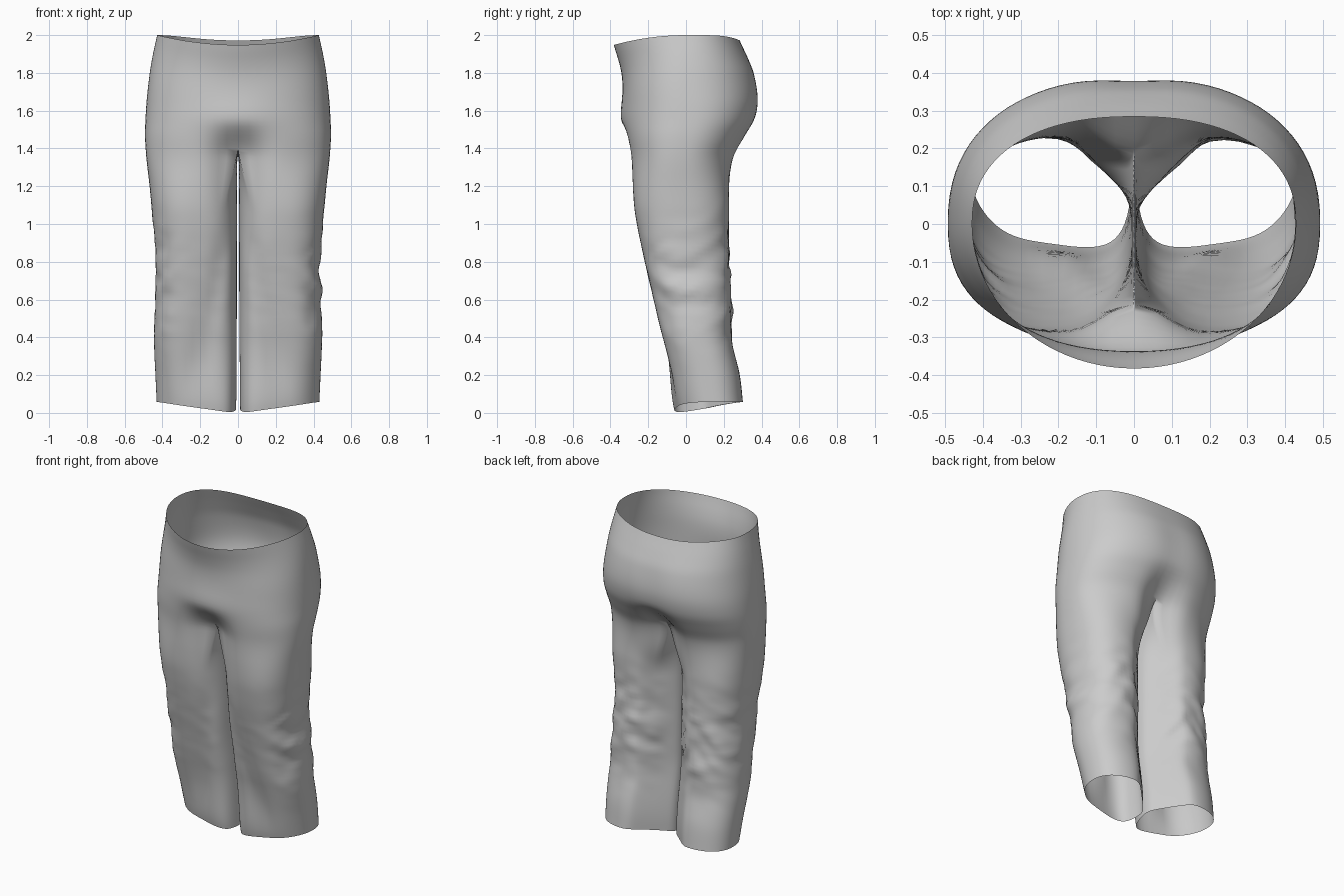
import bpy, bmesh, math
from mathutils import Vector, noise

if "Cube" in bpy.data.objects:
    bpy.data.objects.remove(bpy.data.objects["Cube"])

# Silhouette profile: height, half width, front y, back y
PROFILE = [
    (2.00, .428, -.382, .284), (1.90, .450, -.356, .328), (1.80, .467, -.340, .366),
    (1.66, .483, -.332, .388), (1.55, .490, -.328, .370), (1.46, .492, -.320, .325),
    (1.35, .485, -.306, .268), (1.20, .468, -.290, .238), (1.00, .450, -.260, .228),
    (0.80, .436, -.218, .226), (0.60, .440, -.172, .242), (0.40, .445, -.125, .242),
    (0.20, .437, -.062, .286), (0.05, .430, -.020, .304),
]
CROTCH, HEM = 1.40, 0.06
OUTER, INNER = 44, 16          # segments on the outer arc and along the inseam
TORSO_ROWS, LEG_ROWS = 26, 60


def clamp(v):
    return max(0.0, min(1.0, v))


def smooth(a, b, v):
    t = clamp((v - a) / (b - a))
    return t * t * (3 - 2 * t)


def bump(v, centre, width):
    return math.exp(-((v - centre) / width) ** 2)


def profile(z):
    """Catmull-Rom style interpolation of the silhouette table."""
    i = 0
    while i < len(PROFILE) - 2 and z < PROFILE[i + 1][0]:
        i += 1
    p = [PROFILE[max(0, min(len(PROFILE) - 1, i + k))] for k in (-1, 0, 1, 2)]
    h = p[2][0] - p[1][0]
    t = (z - p[1][0]) / h
    out = []
    for c in (1, 2, 3):
        m1 = (p[2][c] - p[0][c]) / (p[2][0] - p[0][0]) * h
        m2 = (p[3][c] - p[1][c]) / (p[3][0] - p[1][0]) * h
        out.append((2*t**3 - 3*t*t + 1) * p[1][c] + (t**3 - 2*t*t + t) * m1
                   + (3*t*t - 2*t**3) * p[2][c] + (t**3 - t*t) * m2)
    return out


def spow(v, e):
    return math.copysign(abs(v) ** e, v) if abs(v) > 1e-9 else 0.0


def torso_point(i, z):
    """Half of the trunk outline, closed along the centre line by the inseam."""
    a, yf, yb = profile(z)
    mid = (yf + yb) / 2 * smooth(1.8, 1.5, z)
    low = smooth(1.95, 1.42, z)
    gap = 0.005 * clamp((CROTCH - z) / 0.05)
    dent_f = 0.095 * smooth(1.56, 1.35, z)
    dent_b = 0.010 * smooth(1.95, 1.7, z) + 0.085 * smooth(1.58, 1.37, z)

    def arc(t):
        front = math.cos(t) > 0
        e = 2 / ((2.0 + 0.5 * low) if front else 2.3)
        x = a * spow(math.sin(t), e)
        y = mid - ((mid - yf) if front else (yb - mid)) * spow(math.cos(t), e)
        if front:
            y += (dent_f * bump(x, 0, .12) - .016 * bump(z, 1.57, .1) * bump(x, 0, .2)) * math.cos(t)
        else:
            y += dent_b * bump(x, 0, .11) * math.cos(t)
        return max(x, gap), y

    if i <= OUTER:
        x, y = arc(math.pi * i / OUTER)
        return x, y, z
    k = (i - OUTER) / INNER
    y = arc(math.pi)[1] * (1 - k) + arc(0)[1] * k
    sag = 0.035 * math.sin(math.pi * k) * clamp(1 - (CROTCH - z) / 0.3)
    return gap, y, z - sag


def leg_point(i, z, side):
    """Rounded closed outline of a trouser leg."""
    a, yf, yb = profile(z)
    if i <= OUTER:
        phi = math.radians(50 + 260 * i / OUTER)
    else:
        phi = math.radians(310 + 100 * (i - OUTER) / INNER)
    # the leg squares off at the inner front
    inner_front = clamp(math.sin(phi)) * clamp(.5 + .5 * math.cos(phi))
    e = 2 / (2.35 + inner_front * (0.9 * smooth(1.1, .7, z) + smooth(.55, .1, z)))
    x = (a + .005) / 2 - (a - .005) / 2 * spow(math.cos(phi), e)
    y = (yf + yb) / 2 - (yb - yf) / 2 * spow(math.sin(phi), e)
    front = clamp(math.sin(phi))
    y -= 0.06 * (1 - x / .43) * front * smooth(.4, .05, z)
    # the inner back is cut off on the diagonal
    limit = (.045 if side > 0 else .065) + .045 * smooth(.5, .1, z)
    over = .02 * math.log1p(math.exp((y - x - limit) / .02)) * smooth(1.3, 1.0, z)
    x, y = x + over / 2, y - over / 2
    # soft hollow running down the shin
    y += 0.016 * front * bump(x, .05 + .2 * (1 - z), .06) * smooth(.05, .3, z) * smooth(1.1, .8, z)
    # fabric folds round the knee and calf, stronger at back and outside
    w = bump(z, .70, .25) * smooth(.02, .12, x) * (1 - .9 * front * smooth(.43, .32, x))
    f = noise.noise(Vector((x * 5 + 2 * side, y * 5, z * 10 + abs(x - .22) * 9)))
    f += .5 * noise.noise(Vector((x * 9, y * 9 + 4 * side, z * 18 - y * 8)))
    x -= 0.012 * w * f * math.cos(phi)
    y -= 0.022 * w * f * math.sin(phi)
    return x, y, z


def fabric_point(i, z, side):
    p = Vector(torso_point(i, z))
    if z < CROTCH:
        p = p.lerp(Vector(leg_point(i, z, side)), smooth(CROTCH, 1.05, z))
    # waistband dips at front and back
    if z > 1.7:
        c = math.cos(math.pi * i / OUTER)
        if c > 0:
            p.z -= 0.052 * c * c * smooth(1.7, 2.0, z)
        else:
            p.z -= 0.028 * c ** 4 * smooth(1.7, 2.0, z)
    # hem hangs lower at the inner front
    p.z -= 0.06 * clamp(1.05 - p.x / .43) * clamp((.32 - p.y) / .36) * smooth(.4, HEM, z)
    return p


def add_half(bm, side):
    """One side of the garment: half trunk plus a whole leg."""
    n = OUTER + INNER
    torso = [2.0 + (CROTCH - 2.0) * r / TORSO_ROWS for r in range(TORSO_ROWS)]
    legs = [CROTCH + (HEM - CROTCH) * r / LEG_ROWS for r in range(LEG_ROWS + 1)]
    rows = []
    for z in torso + legs:
        count = OUTER + 1 if z > CROTCH + 1e-6 else n
        row = []
        for i in range(count):
            p = fabric_point(i, z, side)
            row.append(bm.verts.new((side * p.x, p.y, p.z)))
        rows.append(row)
    for up, dn in zip(rows, rows[1:]):
        for i in range(OUTER if len(up) < n else n):
            j = (i + 1) % len(dn)
            quad = (up[i], dn[i], dn[j], up[j])
            bm.faces.new(quad if side > 0 else quad[::-1])


bm = bmesh.new()
for side in (1, -1):
    add_half(bm, side)
bmesh.ops.remove_doubles(bm, verts=bm.verts, dist=1e-5)
mesh = bpy.data.meshes.new("trousers")
bm.to_mesh(mesh)
bm.free()
mesh.shade_smooth()
trousers = bpy.data.objects.new("trousers", mesh)
bpy.context.collection.objects.link(trousers)
